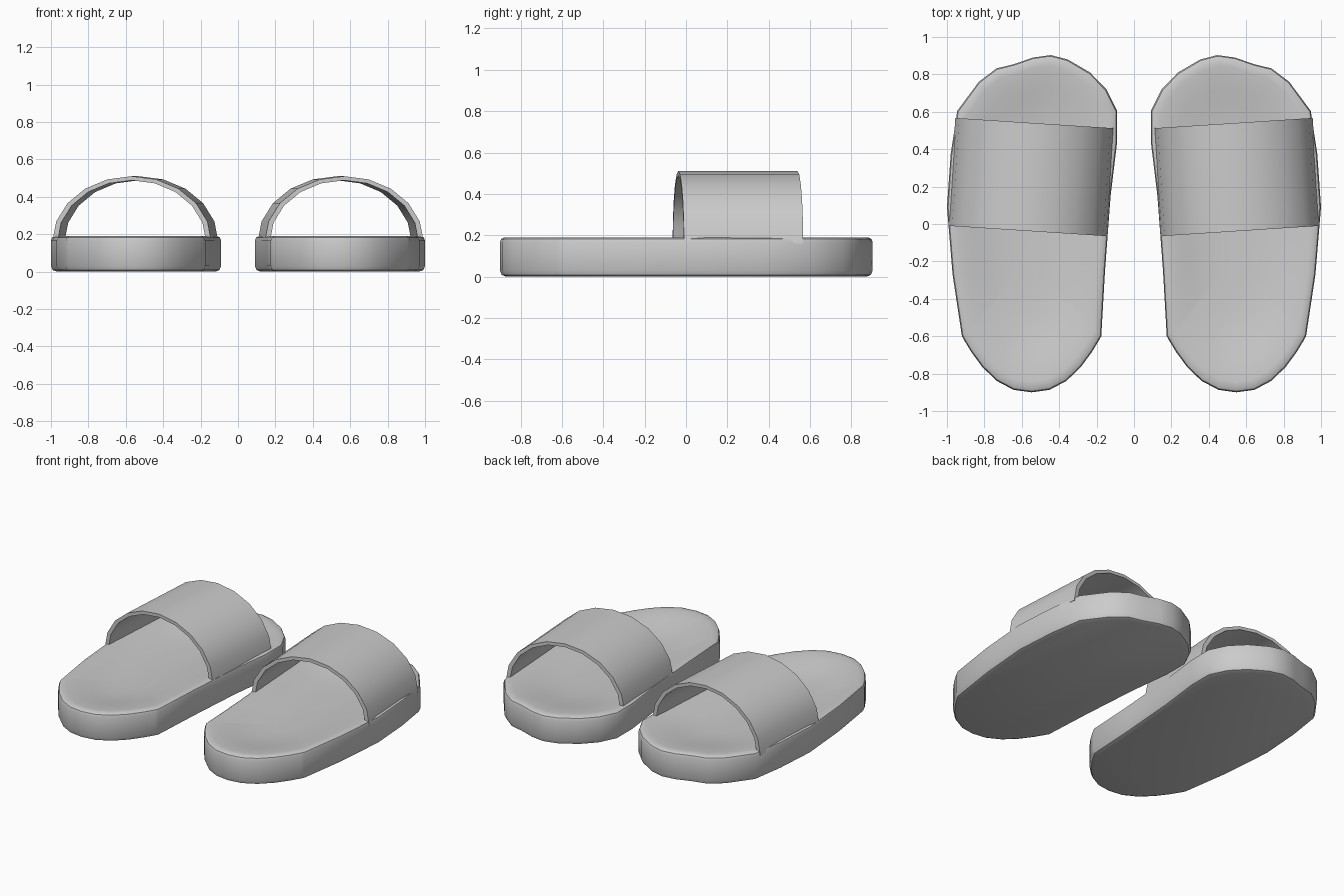
import bpy, bmesh, math
from mathutils import Matrix

if "Cube" in bpy.data.objects:
    bpy.data.objects.remove(bpy.data.objects["Cube"])

CX = 0.55


def finish(bm, name, side):
    # side = -1 mirrors the part to the left slipper
    for v in bm.verts:
        v.co.x *= side
    bmesh.ops.recalc_face_normals(bm, faces=bm.faces)
    me = bpy.data.meshes.new(name)
    bm.to_mesh(me)
    bm.free()
    ob = bpy.data.objects.new(name, me)
    bpy.context.collection.objects.link(ob)
    bpy.ops.object.select_all(action='DESELECT')
    ob.select_set(True)
    bpy.context.view_layer.objects.active = ob
    bpy.ops.object.shade_smooth_by_angle(angle=math.radians(40))
    return ob


def outline():
    # toe and sides by points, then a slightly pointed round heel
    pts = [(0.175, -0.6), (0.155, -0.25), (0.125, 0.15), (0.09, 0.44),
           (0.09, 0.605), (0.147, 0.72), (0.235, 0.81), (0.355, 0.88),
           (0.445, 0.903), (0.54, 0.89), (0.64, 0.855), (0.735, 0.832),
           (0.83, 0.76), (0.945, 0.605), (0.98, 0.375), (1.0, 0.09),
           (0.97, -0.27), (0.92, -0.6)]
    n = 12
    for i in range(1, n):
        t = math.cos(math.pi * i / n)
        pts.append((0.5475 + 0.3725 * t, -0.6 - 0.3 * (1 - abs(t) ** 2.3)))
    return pts


def sole(name, side):
    bm = bmesh.new()
    # (inset, height): rounded rim, then the shallow dished footbed
    profile = [(0.03, 0.0), (0.009, 0.008), (0.0, 0.03), (0.0, 0.165),
               (0.006, 0.182), (0.022, 0.19), (0.045, 0.189), (0.08, 0.184),
               (0.12, 0.175), (0.17, 0.162), (0.22, 0.151), (0.28, 0.142),
               (0.36, 0.138)]
    pts = outline()
    rings = []
    for d, z in profile:
        sx, sy = 1 - d / 0.44, 1 - d / 0.9
        if d > 0.03:                      # footbed rings shrink evenly
            sy = min(sy, 1 - 0.022 / 0.9 - (d - 0.022) / 0.6)
        rings.append([bm.verts.new((CX + (x - CX) * sx, y * sy, z)) for x, y in pts])
    n = len(pts)
    for a, b in zip(rings, rings[1:]):
        for i in range(n):
            j = (i + 1) % n
            bm.faces.new((a[i], a[j], b[j], b[i]))
    bm.faces.new(rings[0])
    bm.faces.new(rings[-1])
    return finish(bm, name, side)


def strap(name, side):
    bm = bmesh.new()
    n, half, base = 10, 0.289, 0.16

    def arc(rx, rz, y):
        return [bm.verts.new((rx * math.cos(math.pi * i / n), y,
                              base + rz * math.sin(math.pi * i / n)))
                for i in range(n + 1)]

    # outer front, outer back, inner back, inner front
    loops = [arc(0.426, 0.35, -half), arc(0.426, 0.35, half),
             arc(0.398, 0.328, half), arc(0.398, 0.328, -half)]
    for k in range(4):
        a, b = loops[k], loops[(k + 1) % 4]
        for i in range(n):
            bm.faces.new((a[i], a[i + 1], b[i + 1], b[i]))
    for i in (0, n):
        bm.faces.new([l[i] for l in loops])
    bm.transform(Matrix.Translation((0.549, 0.251, 0)) @
                 Matrix.Rotation(math.radians(3.7), 4, 'Z'))
    return finish(bm, name, side)


for label, side in (("right", 1), ("left", -1)):
    sole(label + "_sole", side)
    strap(label + "_strap", side)
